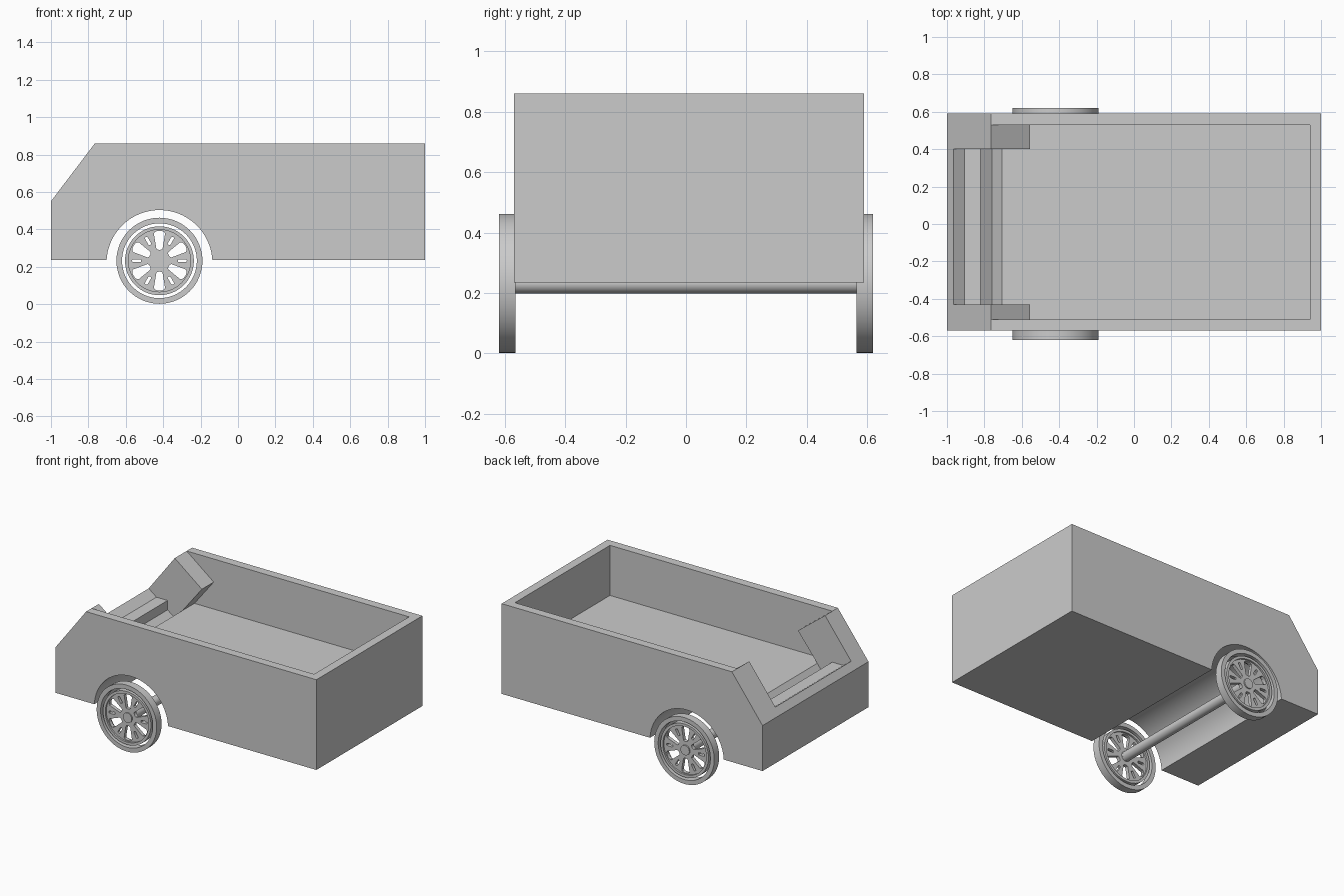
import bpy, bmesh, math

cube = bpy.data.objects.get("Cube")
if cube:
    bpy.data.objects.remove(cube)

grey = bpy.data.materials.new("plain_grey")
grey.use_nodes = True
grey.diffuse_color = (0.6, 0.6, 0.6, 1)
grey.node_tree.nodes["Principled BSDF"].inputs["Base Color"].default_value = (0.6, 0.6, 0.6, 1)

AXLE_X, AXLE_Z = -0.42, 0.232


def select_only(ob):
    bpy.ops.object.select_all(action='DESELECT')
    ob.select_set(True)
    bpy.context.view_layer.objects.active = ob


def prism(name, profile, y0, y1):
    """Extrude an (x, z) profile from y0 to y1."""
    bm = bmesh.new()
    face = bm.faces.new([bm.verts.new((x, y0, z)) for x, z in profile])
    new = bmesh.ops.extrude_face_region(bm, geom=[face])["geom"]
    verts = [v for v in new if isinstance(v, bmesh.types.BMVert)]
    bmesh.ops.translate(bm, verts=verts, vec=(0, y1 - y0, 0))
    bmesh.ops.recalc_face_normals(bm, faces=bm.faces)
    mesh = bpy.data.meshes.new(name)
    bm.to_mesh(mesh)
    bm.free()
    mesh.materials.append(grey)
    ob = bpy.data.objects.new(name, mesh)
    bpy.context.collection.objects.link(ob)
    return ob


def cut(ob, cutter):
    cutter.hide_render = True
    mod = ob.modifiers.new("cut", 'BOOLEAN')
    mod.operation = 'DIFFERENCE'
    mod.solver = 'EXACT'
    mod.object = cutter
    select_only(ob)
    bpy.ops.object.modifier_apply(modifier=mod.name)
    bpy.data.objects.remove(cutter)


def smooth(ob):
    select_only(ob)
    bpy.ops.object.shade_smooth_by_angle(angle=math.radians(30))


def circle(r, n=64):
    return [(r * math.cos(math.tau * i / n), r * math.sin(math.tau * i / n)) for i in range(n)]


def slot(angle, r0, r1, w0, w1):
    """Tapered, round-ended hole along a radius; w0 and w1 are half widths."""
    pts = []
    for r, w, start in ((r1 - w1 * 0.5, w1, -90), (r0 + w0 * 0.5, w0, 90)):
        for i in range(7):
            a = math.radians(start + 30 * i)
            pts.append((r + w * 0.5 * math.cos(a), w * math.sin(a)))
    c, s = math.cos(angle), math.sin(angle)
    return [(x * c - y * s, x * s + y * c) for x, y in pts]


def plate(name, loops, y, half):
    """Flat plate with holes, facing the front, made from a filled curve."""
    curve = bpy.data.curves.new(name, 'CURVE')
    curve.dimensions = '2D'
    curve.fill_mode = 'BOTH'
    curve.extrude = half
    for loop in loops:
        sp = curve.splines.new('POLY')
        sp.points.add(len(loop) - 1)
        for p, (x, z) in zip(sp.points, loop):
            p.co = (x, z, 0, 1)
        sp.use_cyclic_u = True
    curve.materials.append(grey)
    ob = bpy.data.objects.new(name, curve)
    bpy.context.collection.objects.link(ob)
    ob.location = (AXLE_X, y, AXLE_Z)
    ob.rotation_euler = (math.pi / 2, 0, 0)
    select_only(ob)
    bpy.ops.object.convert(target='MESH')
    smooth(bpy.context.object)


# Body shell with sloped end and wheel arch
BOTTOM, TOP, FLOOR = 0.235, 0.86, 0.513
ARCH_R, ARCH_Z = 0.283, 0.22
a0 = math.asin((BOTTOM - ARCH_Z) / ARCH_R)
arch = []
for i in range(41):
    a = a0 + (math.pi - 2 * a0) * i / 40
    arch.append((AXLE_X + ARCH_R * math.cos(a), ARCH_Z + ARCH_R * math.sin(a)))
outline = [(-1, 0.55), (-0.765, TOP), (1, TOP), (1, BOTTOM)] + arch + [(-1, BOTTOM)]
body = prism("body", outline, -0.57, 0.59)

# Open bed, leaving a tilted slab behind the slope
bed = [(0.94, FLOOR), (-0.705, FLOOR), (-0.557, 0.70), (-0.765, TOP), (-0.765, 1.2), (0.94, 1.2)]
cut(body, prism("bed_cutter", bed, -0.51, 0.53))

# Wide opening through the slab, with a step on its lower side
opening = [(-0.965, 0.597), (-0.905, 0.552), (-0.82, 0.552), (-0.82, 0.487), (-0.76, 0.442),
           (-0.705, FLOOR), (-0.5, FLOOR + 0.05), (-0.5, 1.2), (-0.965, 1.2)]
cut(body, prism("opening_cutter", opening, -0.43, 0.40))
smooth(body)

# Wheels: tyre, rim lip, pierced disc and hub on each side
holes = []
for k in range(6):
    holes.append(slot(math.radians(30 + 60 * k), 0.058, 0.16, 0.017, 0.03))
    holes.append(slot(math.radians(60 * k), 0.098, 0.146, 0.008, 0.008))
for side, sign in (("front", -1), ("back", 1)):
    y = sign * 0.592
    plate(side + "_tyre", [circle(0.23), circle(0.2)], y, 0.027)
    plate(side + "_rim", [circle(0.184), circle(0.166)], y, 0.024)
    plate(side + "_wheel_disc", [circle(0.168)] + holes, y, 0.012)
    plate(side + "_hub", [circle(0.034, 32)], y, 0.02)

# Axle between the wheels
plate("axle", [circle(0.033, 32)], 0, 0.585)
